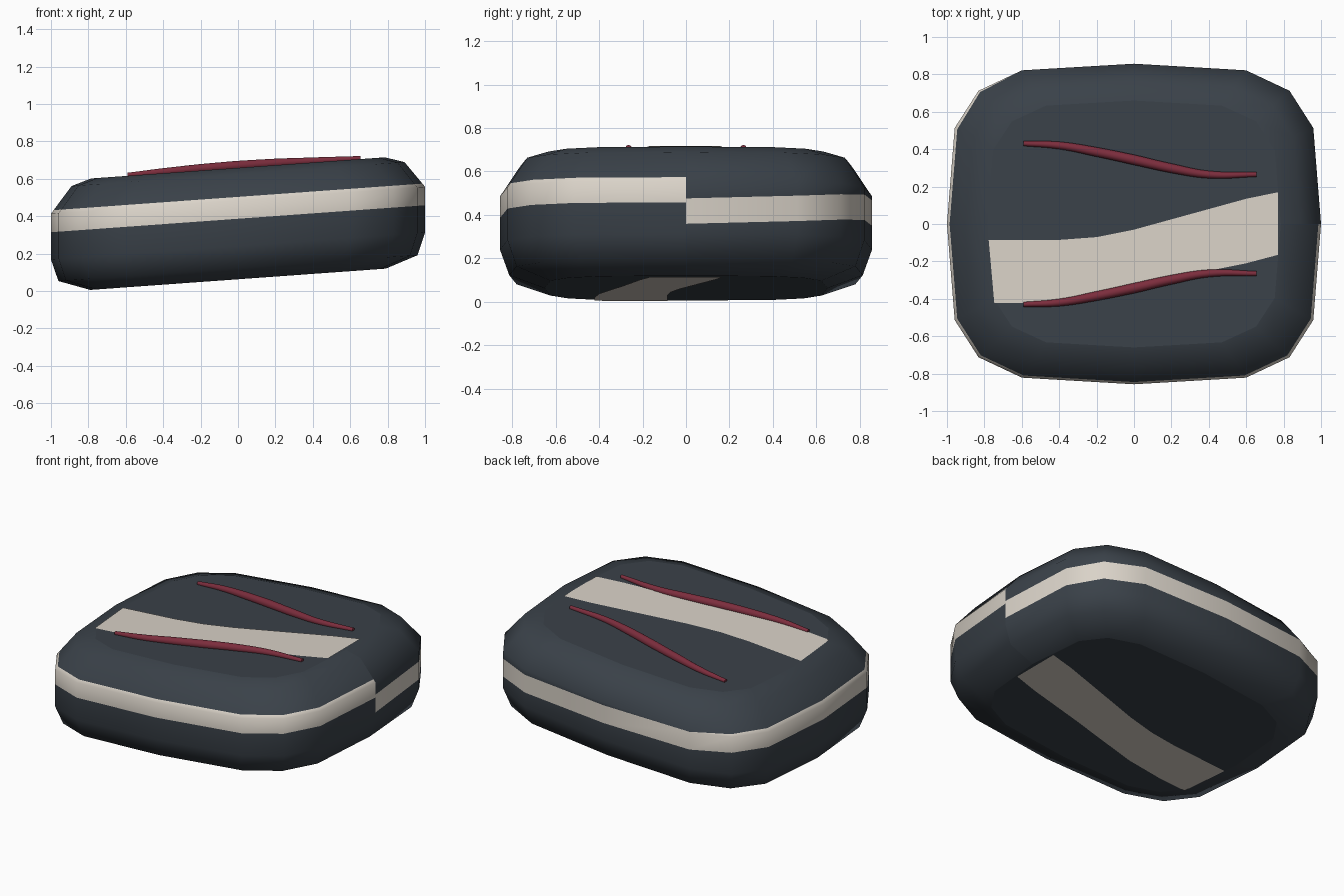
import bpy, bmesh, math

cube = bpy.data.objects.get("Cube")
if cube:
    bpy.data.objects.remove(cube, do_unlink=True)

SLOPE = 0.072
SIDES = 16
# Body profile: height, x scale, y scale
PROFILE = [(0.0625, 0.79, 0.76), (0.122, 0.96, 0.95), (0.24, 1, 1),
           (0.485, 1, 1), (0.625, 0.89, 0.89), (0.658, 0.785, 0.77)]
TOP, BOTTOM = PROFILE[-1][0], PROFILE[0][0]


def material(name, color):
    m = bpy.data.materials.new(name)
    m.use_nodes = True
    m.diffuse_color = (*color, 1)
    bsdf = m.node_tree.nodes["Principled BSDF"]
    bsdf.inputs["Base Color"].default_value = (*color, 1)
    bsdf.inputs["Roughness"].default_value = 0.7
    return m


slate = material("dark slate", (0.042, 0.053, 0.066))
cream = material("cream", (0.70, 0.65, 0.58))
crimson = material("crimson", (0.20, 0.026, 0.046))


def mesh_object(name, bm, mats):
    me = bpy.data.meshes.new(name)
    bm.to_mesh(me)
    bm.free()
    for m in mats:
        me.materials.append(m)
    ob = bpy.data.objects.new(name, me)
    bpy.context.collection.objects.link(ob)
    return ob


def power(v):
    return math.copysign(abs(v) ** 0.533, v) if abs(v) > 1e-6 else 0


def body_point(i, z):
    """Point on the rounded, tilted body at side index i and height z."""
    for (z0, x0, y0), (z1, x1, y1) in zip(PROFILE, PROFILE[1:]):
        if z <= z1:
            break
    t = (z - z0) / (z1 - z0)
    a = math.tau * i / SIDES
    x = (x0 + (x1 - x0) * t) * power(math.cos(a))
    y = (y0 + (y1 - y0) * t) * power(math.sin(a)) * 0.857
    return x, y, z + SLOPE * x


def column_heights(i):
    """Ring heights, with the band rising round the back."""
    mid = min(0.345 + 0.1 * i / (SIDES * 0.4), 0.444)
    low, high, wall = mid - 0.058, mid + 0.059, PROFILE[3][0]
    return [BOTTOM, PROFILE[1][0], PROFILE[2][0], low, min(wall, high - 0.003),
            high, max(wall, high + 0.003), PROFILE[4][0], TOP]


# Body with a wraparound band and a step at its ends
bm = bmesh.new()
cols = [[bm.verts.new(body_point(i, z)) for z in column_heights(i)]
        for i in range(SIDES + 1)]
for a, b in zip(cols, cols[1:]):
    for j in range(len(a) - 1):
        f = bm.faces.new((a[j], b[j], b[j + 1], a[j + 1]))
        f.smooth = True
        f.material_index = 1 if j in (3, 4) else 0
bm.faces.new([c[-1] for c in cols[:-1]])
bm.faces.new([c[0] for c in reversed(cols[:-1])])
mesh_object("cushion_body", bm, [slate, cream])

# Curved stripe painted on the top and underside
UPPER = [(-0.777, -0.085), (-0.4, -0.085), (-0.2, -0.07), (0, -0.03),
         (0.2, 0.025), (0.4, 0.08), (0.6, 0.135), (0.77, 0.17)]
LOWER = [(-0.747, -0.422), (-0.55, -0.422), (-0.3, -0.4), (0, -0.335),
         (0.2, -0.29), (0.4, -0.25), (0.6, -0.21), (0.77, -0.165)]


def stripe(name, height, flip):
    bm = bmesh.new()
    up, lo = [[bm.verts.new((x, y, height + SLOPE * x)) for x, y in edge]
              for edge in (UPPER, LOWER)]
    for k in range(len(up) - 1):
        loop = [lo[k], lo[k + 1], up[k + 1], up[k]]
        bm.faces.new(loop[::-1] if flip else loop)
    mesh_object(name, bm, [cream])


stripe("top_stripe", TOP + 0.004, False)
stripe("underside_stripe", BOTTOM - 0.004, True)

# Tapered raised piping, mirrored front to back
PATH = [(-0.59, 0.43), (-0.4, 0.42), (-0.2, 0.385), (0, 0.343),
        (0.2, 0.298), (0.4, 0.264), (0.655, 0.265)]


def piping(name, side):
    cu = bpy.data.curves.new(name, "CURVE")
    cu.dimensions = "3D"
    cu.bevel_depth = 1
    cu.bevel_resolution = 3
    cu.resolution_u = 6
    cu.use_fill_caps = True
    sp = cu.splines.new("BEZIER")
    sp.bezier_points.add(len(PATH) - 1)
    for k, (p, (x, y)) in enumerate(zip(sp.bezier_points, PATH)):
        bulge = math.sin(math.pi * k / (len(PATH) - 1))
        p.co = (x, side * y, TOP + SLOPE * x + 0.004 + 0.008 * bulge)
        p.radius = 0.013 + 0.014 * bulge
        p.handle_left_type = p.handle_right_type = "AUTO"
    cu.materials.append(crimson)
    ob = bpy.data.objects.new(name, cu)
    bpy.context.collection.objects.link(ob)


piping("back_piping", 1)
piping("front_piping", -1)
